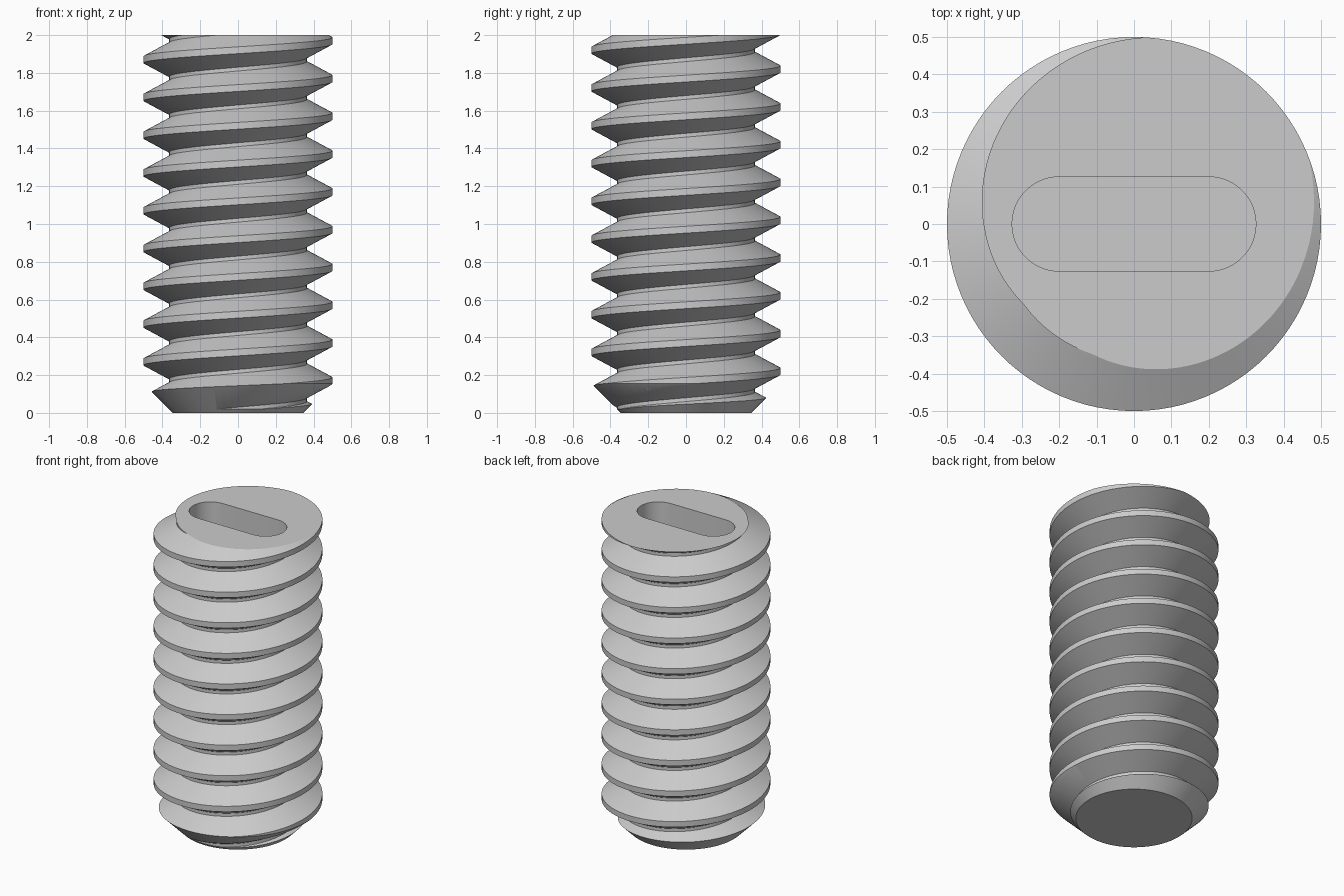
import bpy
import bmesh
import math

cube = bpy.data.objects.get("Cube")
if cube:
    bpy.data.objects.remove(cube, do_unlink=True)

PITCH, CREST, ROOT, HEIGHT = 0.2, 0.5, 0.365, 2.0
SEGMENTS = 96

steel = bpy.data.materials.new("plain grey steel")
steel.use_nodes = True
grey = (0.6, 0.6, 0.6, 1)
steel.diffuse_color = grey
steel.node_tree.nodes["Principled BSDF"].inputs["Base Color"].default_value = grey


def add_object(name, bm):
    bmesh.ops.recalc_face_normals(bm, faces=bm.faces)
    mesh = bpy.data.meshes.new(name)
    bm.to_mesh(mesh)
    bm.free()
    mesh.materials.append(steel)
    obj = bpy.data.objects.new(name, mesh)
    bpy.context.collection.objects.link(obj)
    return obj


def thread_rod():
    """Right-handed helical sweep of one tooth, trimmed flat and capped."""
    bm = bmesh.new()
    tooth = [(ROOT, -0.09), (CREST, -0.018), (CREST, 0.018), (ROOT, 0.09)]
    rows = []
    for i in range(SEGMENTS * 15):
        a = math.tau * i / SEGMENTS
        z = 0.17 - 3 * PITCH + PITCH * i / SEGMENTS
        rows.append([bm.verts.new((r * math.cos(a), r * math.sin(a), z + dz))
                     for r, dz in tooth])
    for i in range(len(rows) - 1):
        lo, hi = rows[i], rows[i + 1]
        for j in range(3):
            bm.faces.new((lo[j], hi[j], hi[j + 1], lo[j + 1]))
        # root land joins this turn to the next one
        if i + SEGMENTS + 1 < len(rows):
            up = rows[i + SEGMENTS], rows[i + SEGMENTS + 1]
            bm.faces.new((lo[3], hi[3], up[1][0], up[0][0]))
    for z, n in ((-0.053, -1), (HEIGHT + 0.053, 1)):
        cut = bmesh.ops.bisect_plane(
            bm, geom=bm.verts[:] + bm.edges[:] + bm.faces[:],
            plane_co=(0, 0, z), plane_no=(0, 0, n), clear_outer=True)
        rim = [e for e in cut["geom_cut"]
               if isinstance(e, bmesh.types.BMEdge) and e.is_boundary]
        bmesh.ops.contextual_create(bm, geom=rim)
    return add_object("threaded_rod", bm)


def chamfered_blank():
    """Blank whose lower end tapers at 45 degrees."""
    bm = bmesh.new()
    rings = []
    for r, z in ((0.345, 0), (0.6, 0.255), (0.6, HEIGHT)):
        rings.append([bm.verts.new((r * math.cos(math.tau * i / SEGMENTS),
                                    r * math.sin(math.tau * i / SEGMENTS), z))
                      for i in range(SEGMENTS)])
    for lo, hi in zip(rings, rings[1:]):
        for i in range(SEGMENTS):
            k = (i + 1) % SEGMENTS
            bm.faces.new((lo[i], lo[k], hi[k], hi[i]))
    bm.faces.new(rings[0])
    bm.faces.new(rings[-1])
    return add_object("blank_cutter", bm)


def slot_block():
    """Round-ended block for the driver slot."""
    bm = bmesh.new()
    radius, reach, half = 0.126, 0.2, 24
    outline = []
    for side in (1, -1):
        for i in range(half + 1):
            a = math.pi * i / half - math.pi / 2
            outline.append(bm.verts.new((side * (reach + radius * math.cos(a)),
                                         side * radius * math.sin(a), HEIGHT - 0.3)))
    base = bm.faces.new(outline)
    top = bmesh.ops.extrude_face_region(bm, geom=[base])["geom"]
    bmesh.ops.translate(bm, vec=(0, 0, 0.5),
                        verts=[v for v in top if isinstance(v, bmesh.types.BMVert)])
    return add_object("slot_cutter", bm)


rod = thread_rod()
bpy.context.view_layer.objects.active = rod
rod.select_set(True)

# trim the ends and taper the tip, then sink the slot
for cutter, operation in ((chamfered_blank(), 'INTERSECT'), (slot_block(), 'DIFFERENCE')):
    cutter.hide_render = True
    mod = rod.modifiers.new(cutter.name, 'BOOLEAN')
    mod.operation, mod.solver, mod.object = operation, 'EXACT', cutter
    bpy.ops.object.modifier_apply(modifier=mod.name)
    bpy.data.objects.remove(cutter, do_unlink=True)

bpy.ops.object.shade_smooth_by_angle(angle=math.radians(25))
